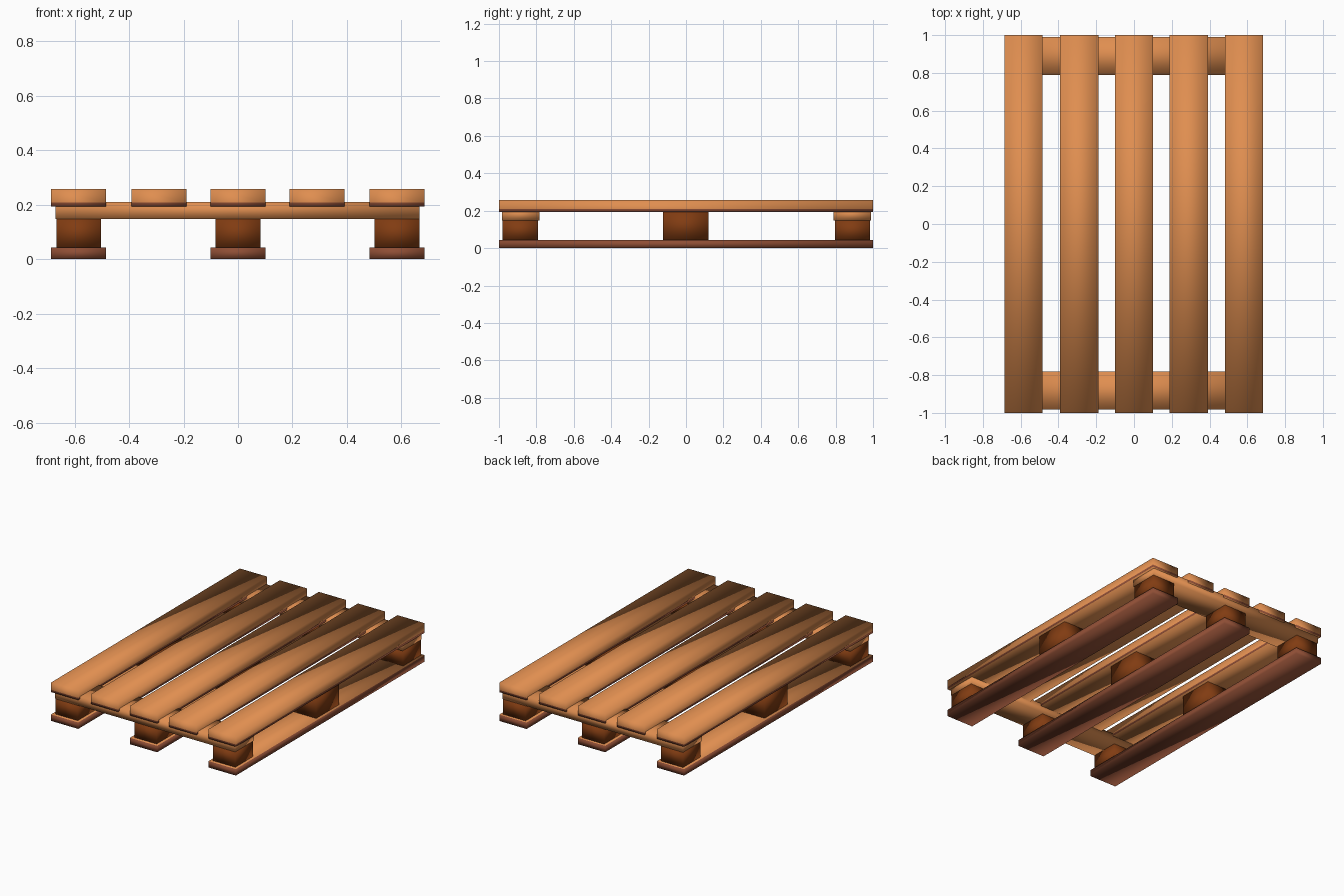
import bpy, bmesh

if "Cube" in bpy.data.objects:
    bpy.data.objects.remove(bpy.data.objects["Cube"])


def material(name, rgb):
    m = bpy.data.materials.new(name)
    m.diffuse_color = (*rgb, 1)
    m.use_nodes = True
    m.node_tree.nodes["Principled BSDF"].inputs["Base Color"].default_value = m.diffuse_color
    return m


ORANGE = material("orange wood", (0.74, 0.27, 0.08))
RED = material("reddish edge wood", (0.27, 0.075, 0.035))
BROWN = material("dark block wood", (0.22, 0.045, 0.006))


def box(name, x, y, z, mats, cut=None, rule=None):
    """Smooth box from (min, max) ranges, optionally cut at a height and coloured by rule."""
    bm = bmesh.new()
    bmesh.ops.create_cube(bm, size=1)
    for v in bm.verts:
        for i, (a, b) in enumerate((x, y, z)):
            v.co[i] = a if v.co[i] < 0 else b
    if cut:
        bmesh.ops.bisect_plane(bm, geom=bm.verts[:] + bm.edges[:] + bm.faces[:],
                               plane_co=(0, 0, cut), plane_no=(0, 0, 1))
    bm.normal_update()
    for f in bm.faces:
        f.smooth = True
        if rule:
            f.material_index = rule(f)
    me = bpy.data.meshes.new(name)
    bm.to_mesh(me)
    bm.free()
    for m in mats:
        me.materials.append(m)
    ob = bpy.data.objects.new(name, me)
    bpy.context.collection.objects.link(ob)
    return ob


# Top deck boards: orange, with a reddish strip along the lower edge
for i, cx in enumerate((-0.585, -0.29, 0, 0.29, 0.583)):
    box(f"deck_board_{i + 1}", (cx - 0.101, cx + 0.101), (-1, 1), (0.193, 0.257),
        (ORANGE, RED), 0.208,
        lambda f: int(abs(f.normal.z) < 0.5 and f.calc_center_median().z < 0.208))

# Cross beams under the deck at both ends
box("front_cross_beam", (-0.67, 0.667), (-0.983, -0.782), (0.147, 0.21), (ORANGE,))
box("back_cross_beam", (-0.67, 0.667), (0.789, 0.989), (0.147, 0.21), (ORANGE,))

for side, cx in (("left", -0.585), ("middle", 0), ("right", 0.583)):
    # Bottom runner: reddish with an orange upper face
    box(f"{side}_runner", (cx - 0.101, cx + 0.101), (-1, 1), (0, 0.043),
        (RED, ORANGE), None, lambda f: int(f.normal.z > 0.5))
    # Spacer blocks
    for end, y, top in (("front", (-0.98, -0.79), 0.15),
                        ("centre", (-0.123, 0.12), 0.195),
                        ("back", (0.797, 0.984), 0.15)):
        box(f"{side}_{end}_block", (cx - 0.082, cx + 0.083), y, (0.041, top), (BROWN,))
